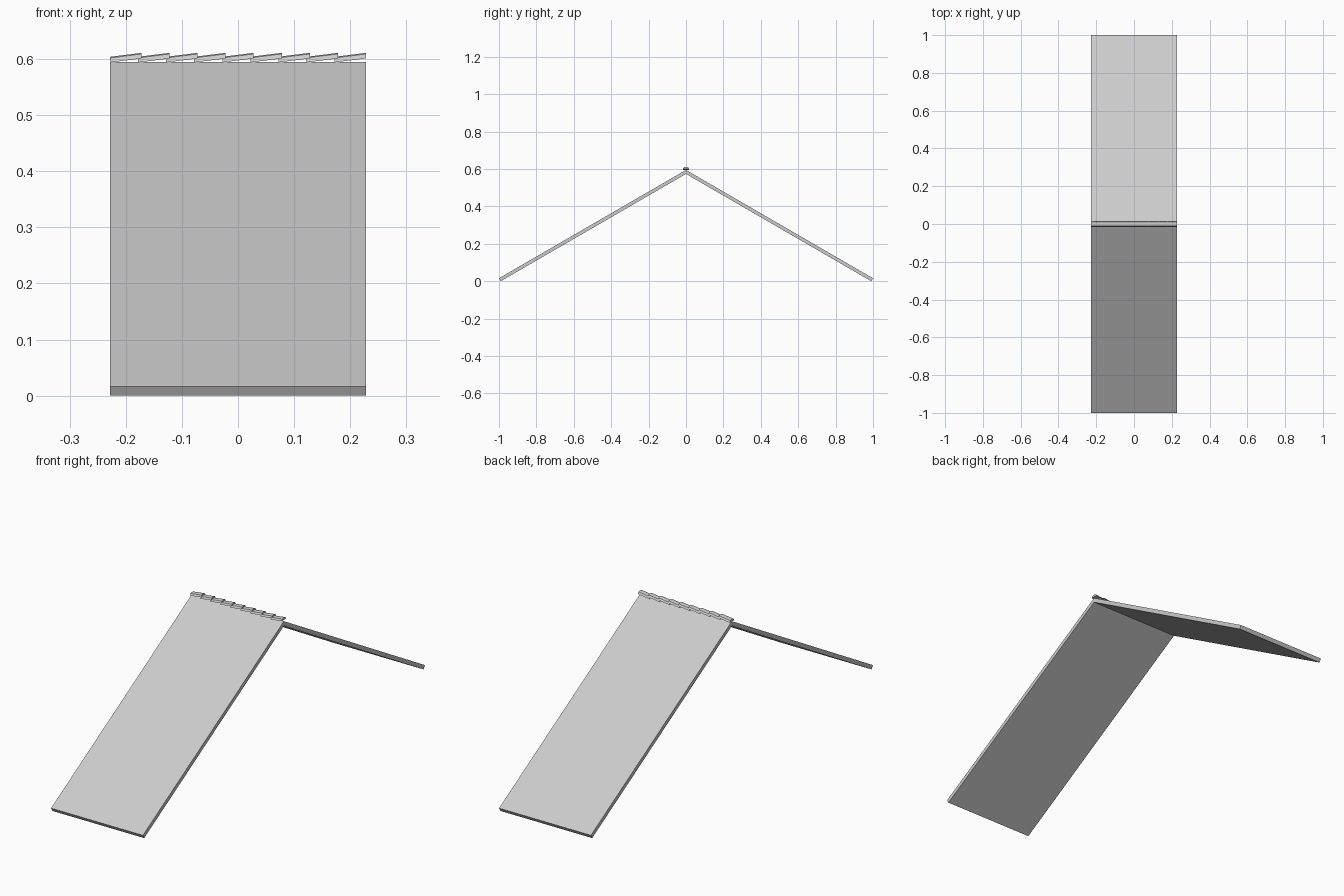
import bpy, bmesh, math
from mathutils import Matrix, Vector

default = bpy.data.objects.get("Cube")
if default:
    bpy.data.objects.remove(default, do_unlink=True)

HALF_WIDTH = 0.228
RIDGE_Z = 0.595
THICK = 0.0185
TILES = 9
PITCH = 0.05

grey = bpy.data.materials.new("light_grey")
grey.use_nodes = True
grey.diffuse_color = (0.6, 0.6, 0.6, 1)
grey.node_tree.nodes["Principled BSDF"].inputs["Base Color"].default_value = (0.6, 0.6, 0.6, 1)


def extrude_profile(name, profile, x0, x1, rise=0.0):
    """Closed prism of a (y, z) profile along x, climbing by rise."""
    bm = bmesh.new()
    start = [bm.verts.new((x0, y, z)) for y, z in profile]
    end = [bm.verts.new((x1, y, z + rise)) for y, z in profile]
    bm.faces.new(start)
    bm.faces.new(end)
    for i in range(len(profile)):
        j = (i + 1) % len(profile)
        bm.faces.new((start[i], start[j], end[j], end[i]))
    bmesh.ops.recalc_face_normals(bm, faces=bm.faces)
    mesh = bpy.data.meshes.new(name)
    bm.to_mesh(mesh)
    bm.free()
    mesh.materials.append(grey)
    obj = bpy.data.objects.new(name, mesh)
    bpy.context.collection.objects.link(obj)
    return obj


# Two sloping roof slabs, square at the eaves and mitred at the ridge
slope = math.atan2(RIDGE_Z - 0.016, 1.0)
drop = THICK / math.cos(slope)
for name, side in (("front_roof_slab", -1), ("back_roof_slab", 1)):
    eave = (side, 0.016)
    under = (side * (1 - THICK * math.sin(slope)), 0.016 - THICK * math.cos(slope))
    extrude_profile(name, [eave, (0, RIDGE_Z), (0, RIDGE_Z - drop), under],
                    -HALF_WIDTH, HALF_WIDTH)

# Overlapping ridge caps, each tilted up over the next one
cap = [(-0.016, 0.594), (-0.011, 0.602), (-0.004, 0.604),
       (0.004, 0.604), (0.011, 0.602), (0.016, 0.594)]
length = 2 * HALF_WIDTH - PITCH * (TILES - 1)
for i in range(TILES):
    x = -HALF_WIDTH + i * PITCH
    extrude_profile(f"ridge_tile_{i + 1}", cap, x, x + length, rise=0.007)
